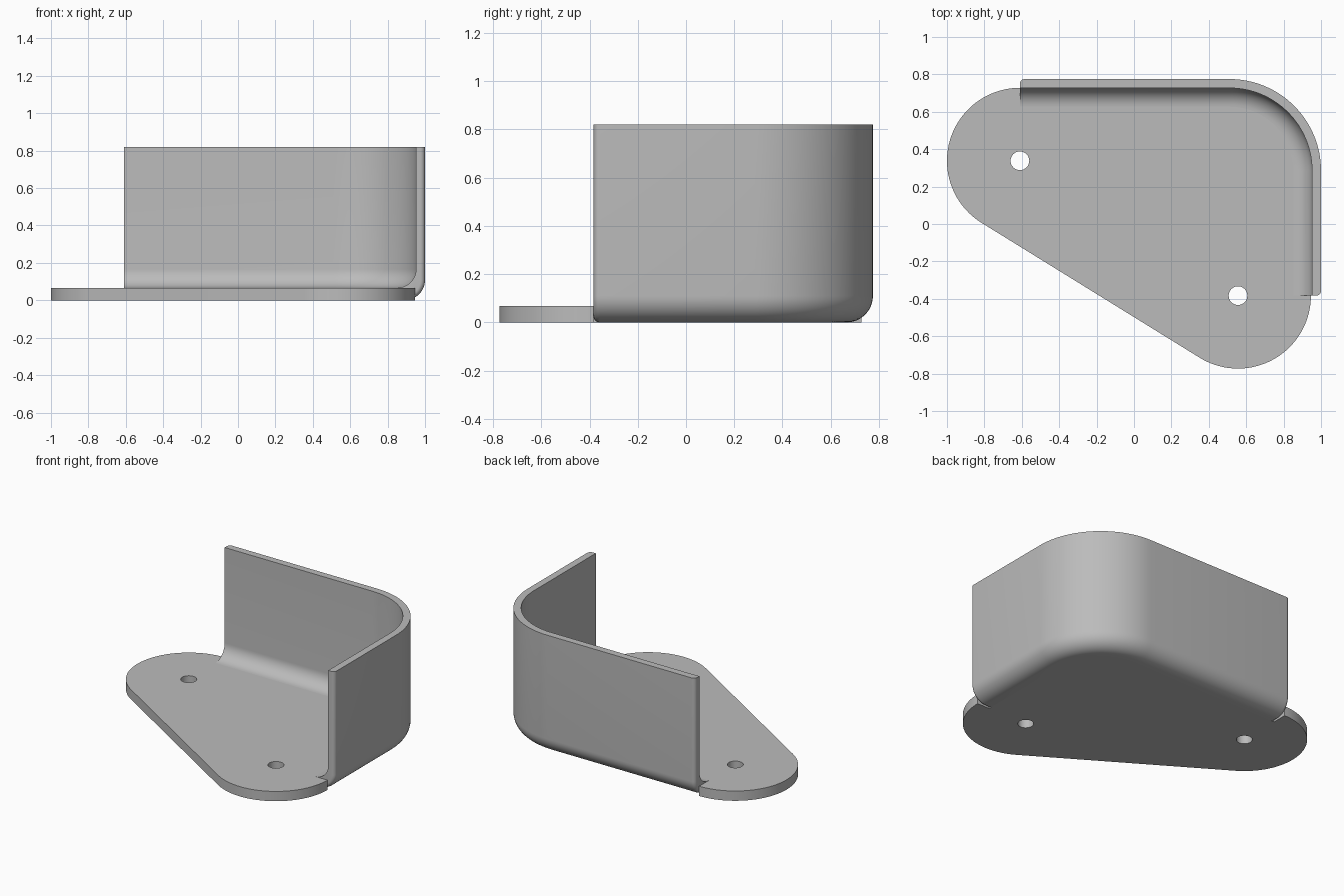
import bpy, bmesh
from math import sin, cos, pi, atan2, radians, sqrt

cube = bpy.data.objects.get("Cube")
if cube:
    bpy.data.objects.remove(cube)

grey = bpy.data.materials.new("plain grey")
grey.use_nodes = True
colour = (0.5, 0.5, 0.5, 1)
grey.diffuse_color = colour
grey.node_tree.nodes["Principled BSDF"].inputs["Base Color"].default_value = colour

PLATE, WALL, HEIGHT = 0.067, 0.048, 0.82
BEND, FILLET, EDGE = 0.11, 0.1, 0.025      # bottom bend, inner fillet, end rounding
REACH = WALL + FILLET                      # how far the wall foot runs inward
RIGHT, BACK, CORNER = 1.0, 0.775, 0.49
LUG_A, LUG_B, LUG_R, HOLE_R = (-0.61, 0.338), (0.556, -0.383), 0.39, 0.05
CX, CY = RIGHT - CORNER, BACK - CORNER


def arc(centre, r, a0, a1, n):
    return [(centre[0] + r * cos(a0 + (a1 - a0) * i / n),
             centre[1] + r * sin(a0 + (a1 - a0) * i / n)) for i in range(n + 1)]


def finish(obj):
    bpy.ops.object.select_all(action="DESELECT")
    obj.select_set(True)
    bpy.context.view_layer.objects.active = obj


# Base plate: two round lugs joined by a tangent, with screw holes
slope = atan2(LUG_A[0] - LUG_B[0], LUG_B[1] - LUG_A[1])
outline = arc(LUG_B, LUG_R, 0, slope, 40)
outline += arc(LUG_A, LUG_R, slope, -1.5 * pi, 48)
outline += [(LUG_A[0], BACK - REACH)]
outline += arc((CX, CY), CORNER - REACH, pi / 2, 0, 32)
outline += [(RIGHT - REACH, LUG_B[1])]

curve = bpy.data.curves.new("base_plate", "CURVE")
curve.dimensions = "2D"
curve.fill_mode = "BOTH"
curve.extrude = PLATE / 2
holes = [arc(c, HOLE_R, 0, 2 * pi, 32)[:-1] for c in (LUG_A, LUG_B)]
for loop in [outline] + holes:
    spline = curve.splines.new("POLY")
    spline.points.add(len(loop) - 1)
    for point, (x, y) in zip(spline.points, loop):
        point.co = (x, y, 0, 1)
    spline.use_cyclic_u = True
plate = bpy.data.objects.new("base_plate", curve)
bpy.context.collection.objects.link(plate)
plate.location.z = PLATE / 2
finish(plate)
bpy.ops.object.convert(target="MESH")
plate = bpy.context.object
bm = bmesh.new()
bm.from_mesh(plate.data)
bmesh.ops.remove_doubles(bm, verts=bm.verts, dist=1e-5)
bmesh.ops.recalc_face_normals(bm, faces=bm.faces)
bm.to_mesh(plate.data)
bm.free()
plate.data.materials.clear()
plate.data.materials.append(grey)
bpy.ops.object.shade_smooth_by_angle(angle=radians(30))


# Corner wall: L section with bent foot, swept round the corner
def section(e):
    pts = [(e, HEIGHT)]
    pts += arc((BEND, BEND), BEND - e, pi, 1.5 * pi, 12)
    pts += [(REACH, e)]
    pts += arc((REACH, PLATE + FILLET), FILLET, -pi / 2, -pi, 12)
    return pts + [(WALL, HEIGHT)]


FOOT = 14                                  # index of the foot's inner bottom point
rounding = [(EDGE * (1 - sin(a)), EDGE * (1 - cos(a)))
            for a in [i * pi / 12 for i in range(7)]]
# each station: outer point, inward direction, shrink of the outer skin
stations = [((LUG_A[0] + t, BACK), (0, -1), e) for e, t in rounding]
for i in range(33):
    a = pi / 2 * (1 - i / 32)
    stations.append(((CX + CORNER * cos(a), CY + CORNER * sin(a)),
                     (-cos(a), -sin(a)), 0))
stations += [((RIGHT, LUG_B[1] + t), (-1, 0), e) for e, t in reversed(rounding)]

bm = bmesh.new()
rings = [[bm.verts.new((p[0] + d[0] * u, p[1] + d[1] * u, z)) for u, z in section(e)]
         for p, d, e in stations]
count = len(rings[0])
for a, b in zip(rings, rings[1:]):
    for j in range(count):
        if j != FOOT:                      # the plate closes this side
            k = (j + 1) % count
            bm.faces.new((a[j], a[k], b[k], b[j]))
bm.faces.new(rings[0])
bm.faces.new(rings[-1][::-1])
bmesh.ops.recalc_face_normals(bm, faces=bm.faces)
mesh = bpy.data.meshes.new("corner_wall")
bm.to_mesh(mesh)
bm.free()
mesh.materials.append(grey)
wall = bpy.data.objects.new("corner_wall", mesh)
bpy.context.collection.objects.link(wall)
finish(wall)
bpy.ops.object.shade_smooth_by_angle(angle=radians(30))
